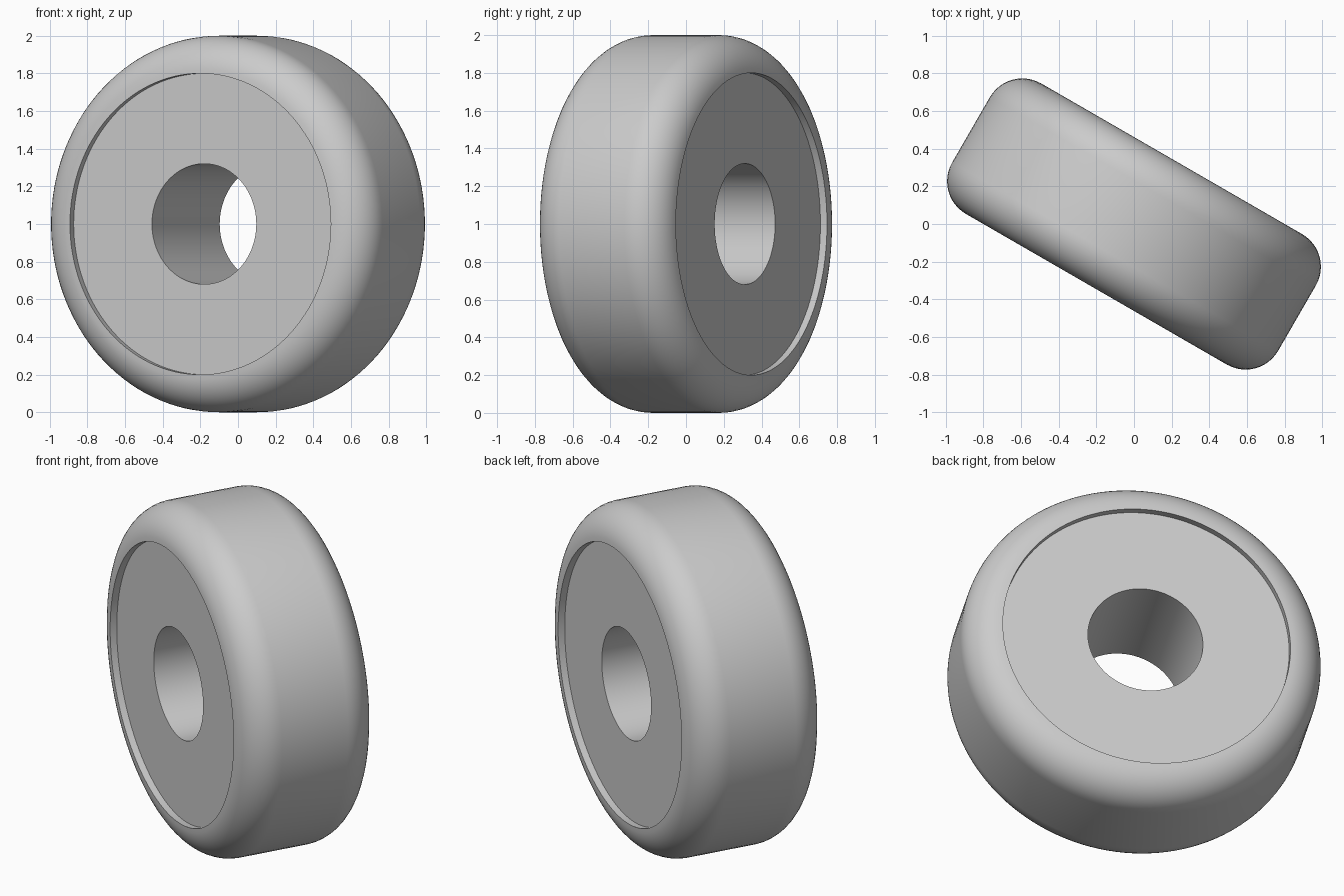
import bpy, bmesh, math
from mathutils import Vector, Matrix

cube = bpy.data.objects.get("Cube")
if cube:
    bpy.data.objects.remove(cube, do_unlink=True)

RADIUS, HALF_WIDTH, FILLET = 1.0, 0.4, 0.2
BORE, RECESS = 0.32, 0.04
STEPS, FILLET_STEPS = 128, 12

# Light grey material
grey = bpy.data.materials.new("light grey")
grey.use_nodes = True
colour = (0.6, 0.6, 0.6, 1)
grey.diffuse_color = colour
grey.node_tree.nodes["Principled BSDF"].inputs["Base Color"].default_value = colour

# Half cross-section (radius, axial): bore edge, recessed face, rim wall, rounded shoulder
half = [(BORE, HALF_WIDTH - RECESS), (RADIUS - FILLET, HALF_WIDTH - RECESS)]
for i in range(FILLET_STEPS + 1):
    a = math.pi / 2 * (1 - i / FILLET_STEPS)
    half.append((RADIUS - FILLET + FILLET * math.cos(a),
                 HALF_WIDTH - FILLET + FILLET * math.sin(a)))
profile = half + [(r, -y) for r, y in reversed(half)]

# Revolve the closed section around the wheel axis
bm = bmesh.new()
verts = [bm.verts.new((r, y, 0)) for r, y in profile]
edges = [bm.edges.new((v, verts[(i + 1) % len(verts)])) for i, v in enumerate(verts)]
bmesh.ops.spin(bm, geom=verts + edges, cent=(0, 0, 0), axis=(0, 1, 0),
               angle=math.tau, steps=STEPS, use_duplicate=False)
bmesh.ops.remove_doubles(bm, verts=bm.verts, dist=1e-4)
bmesh.ops.recalc_face_normals(bm, faces=bm.faces)

# Turn the wheel about the vertical and stand it on the ground
bm.transform(Matrix.Translation(Vector((0, 0, RADIUS)))
             @ Matrix.Rotation(math.radians(-30), 4, 'Z'))
mesh = bpy.data.meshes.new("wheel")
bm.to_mesh(mesh)
bm.free()
mesh.materials.append(grey)
wheel = bpy.data.objects.new("wheel", mesh)
bpy.context.collection.objects.link(wheel)

# Smooth surfaces with crisp rims
bpy.ops.object.select_all(action='DESELECT')
wheel.select_set(True)
bpy.context.view_layer.objects.active = wheel
bpy.ops.object.shade_smooth_by_angle(angle=math.radians(30))
